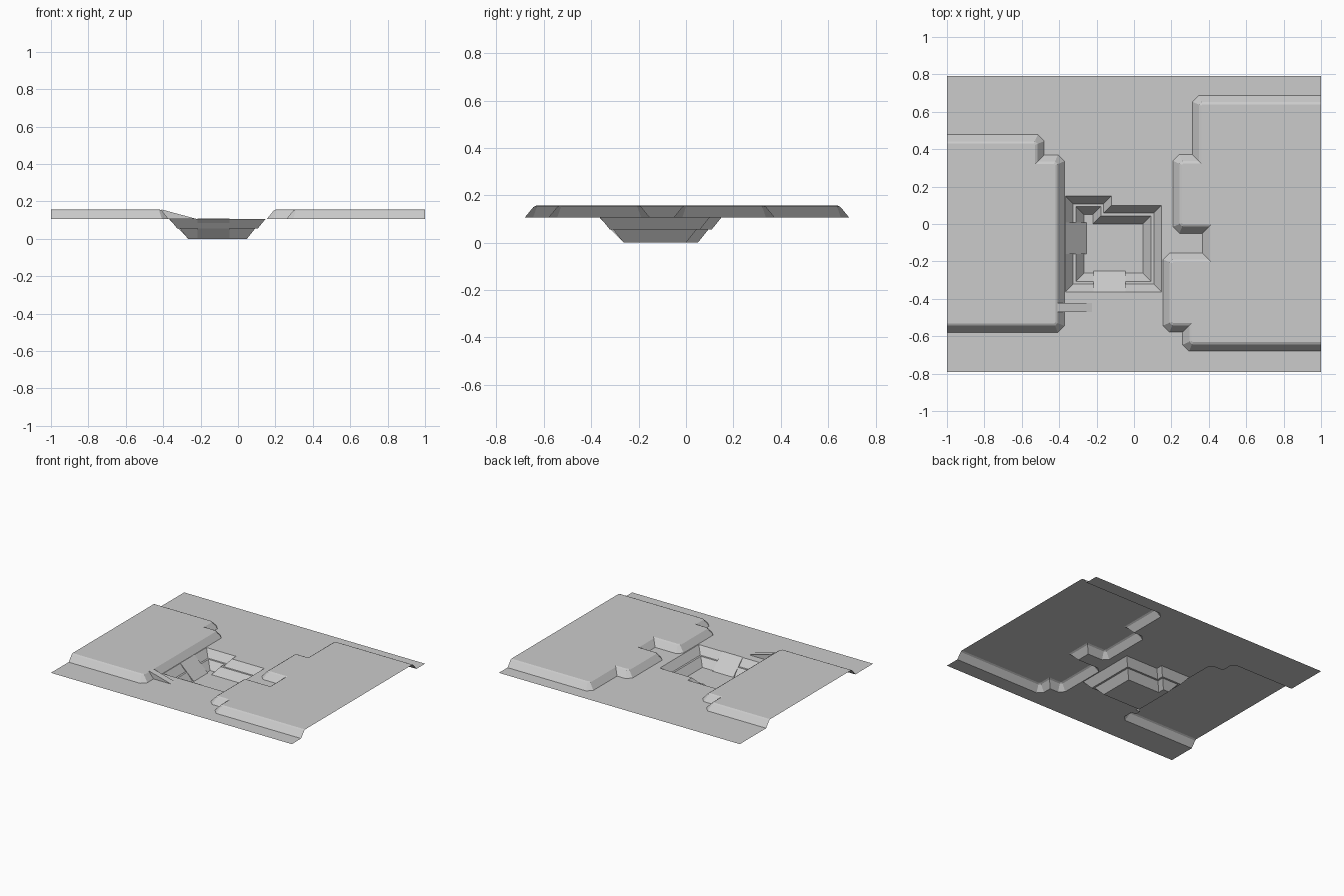
import bpy
from mathutils import Vector
from mathutils.geometry import tessellate_polygon

if "Cube" in bpy.data.objects:
    bpy.data.objects.remove(bpy.data.objects["Cube"])

GROUND, TOP, LEDGE = 0.107, 0.157, 0.055

mat = bpy.data.materials.new("stone grey")
mat.diffuse_color = (0.6, 0.6, 0.6, 1)
mat.use_nodes = True
mat.node_tree.nodes["Principled BSDF"].inputs["Base Color"].default_value = mat.diffuse_color


def make(name, verts, faces, face_up=False):
    """Mesh object from vertices and faces; face_up turns all normals upward."""
    me = bpy.data.meshes.new(name)
    me.from_pydata([tuple(v) for v in verts], [], faces)
    me.update()
    if face_up:
        for p in me.polygons:
            if p.normal.z < 0:
                p.flip()
    me.materials.append(mat)
    ob = bpy.data.objects.new(name, me)
    bpy.context.collection.objects.link(ob)
    return ob


def offset(path, d, closed):
    """Shift a 2D path to its left by d with mitred corners."""
    pts = [Vector(p) for p in path]
    n = len(pts)
    out = []
    for i, p in enumerate(pts):
        norms = []
        for a, b in ((i - 1, i), (i, i + 1)):
            if closed or (a >= 0 and b < n):
                e = (pts[b % n] - pts[a % n]).normalized()
                norms.append(Vector((-e.y, e.x)))
        m = sum(norms, Vector((0, 0))).normalized()
        out.append(p + m * (d / m.dot(norms[0])))
    return out


def terrace(name, path, profile, closed):
    """Sloped border following (inset, height) steps, with a flat cap inside."""
    verts, faces, n = [], [], len(path)
    for d, z in profile:
        verts += [(p.x, p.y, z) for p in offset(path, d, closed)]
    for r in range(len(profile) - 1):
        for i in range(n if closed else n - 1):
            j = (i + 1) % n
            faces.append((r * n + i, r * n + j, r * n + n + j, r * n + n + i))
    faces.append(tuple(range(len(verts) - n, len(verts))))
    return make(name, verts, faces, True)


def prism(name, section, along):
    """Extrude a closed 3D section along a vector."""
    n = len(section)
    a = [Vector(p) for p in section]
    verts = a + [p + Vector(along) for p in a]
    faces = [tuple(range(n))[::-1], tuple(range(n, 2 * n))]
    faces += [(i, (i + 1) % n, n + (i + 1) % n, n + i) for i in range(n)]
    return make(name, verts, faces)


# Plateau foot lines, high ground on the left of the direction of travel
left = [(-1, -.58), (-.407, -.58), (-.372, -.545), (-.372, .335), (-.407, .37),
        (-.48, .37), (-.48, .443), (-.515, .478), (-1, .478)]
right = [(1, .688), (.347, .688), (.312, .653), (.312, .372), (.243, .372),
         (.208, .337), (.208, -.015), (.243, -.05), (.365, -.05), (.365, -.155),
         (.19, -.155), (.155, -.19), (.155, -.543), (.19, -.578), (.26, -.578),
         (.26, -.645), (.295, -.68), (1, -.68)]
bank = [(0, GROUND), (.036, TOP - .006), (.048, TOP)]
terrace("left_plateau", left, bank, False)
terrace("right_plateau", right, bank, False)

# Stepped pit
pit = [(-.367, -.363), (.148, -.363), (.148, .1), (-.12, .1), (-.12, .15), (-.367, .15)]
terrace("pit", pit, [(0, GROUND), (.042, LEDGE), (.056, LEDGE), (.1, 0)], True)

# Ground sheet between the plateaus, open above the pit
outer = [(-1, -.79), (1, -.79)] + right[::-1] + [(1, .79), (-1, .79)] + left[::-1]
loops = [[Vector((x, y, GROUND)) for x, y in loop] for loop in (outer, pit)]
make("ground", loops[0] + loops[1], [tuple(t) for t in tessellate_polygon(loops)], True)

# Straight ramps down into the pit: (distance from rim, height)
slope = [(0, GROUND + .002), (.112, .001), (.1, .001), (0, GROUND - .004)]
prism("front_pit_ramp", [(-.217, -.363 + s, z) for s, z in slope], (.172, 0, 0))
prism("left_pit_ramp", [(-.367 + s, -.16, z) for s, z in slope], (0, .167, 0))

# Narrow wedge leading up to the left plateau
prism("plateau_ramp", [(-.41, -.47, GROUND), (-.225, -.47, GROUND), (-.41, -.47, TOP)], (0, .047, 0))
